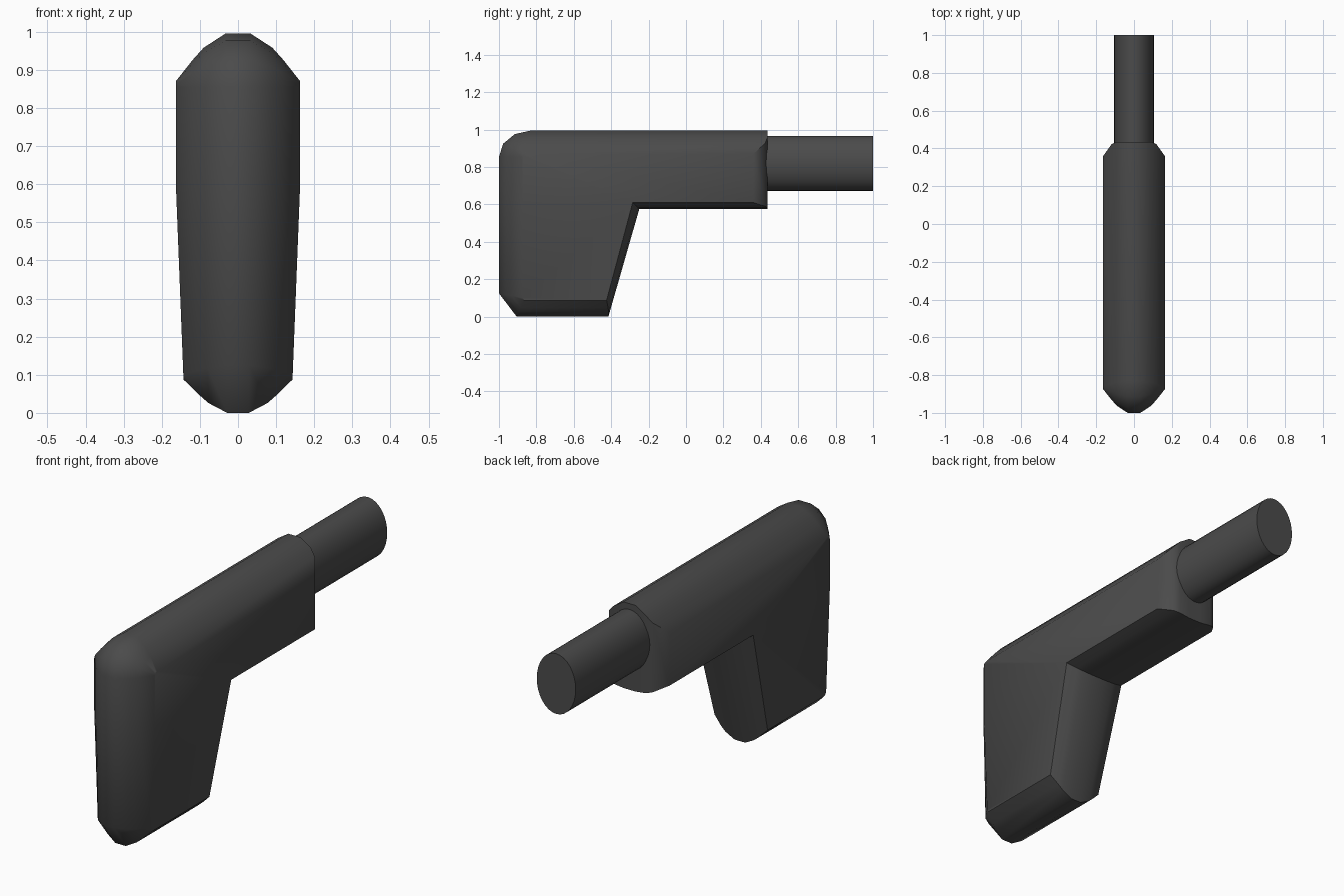
import bpy, bmesh, math

if "Cube" in bpy.data.objects:
    bpy.data.objects.remove(bpy.data.objects["Cube"])

dark = bpy.data.materials.new("dark_grey")
dark.diffuse_color = (0.07, 0.07, 0.07, 1)
dark.use_nodes = True
dark.node_tree.nodes["Principled BSDF"].inputs["Base Color"].default_value = dark.diffuse_color


def finish(bm, name, angle):
    bmesh.ops.recalc_face_normals(bm, faces=bm.faces)
    me = bpy.data.meshes.new(name)
    bm.to_mesh(me)
    bm.free()
    ob = bpy.data.objects.new(name, me)
    bpy.context.collection.objects.link(ob)
    me.materials.append(dark)
    bpy.ops.object.select_all(action='DESELECT')
    ob.select_set(True)
    bpy.context.view_layer.objects.active = ob
    bpy.ops.object.shade_smooth_by_angle(angle=math.radians(angle))
    return ob


def outline(d, e, f):
    """Side profile (y, z): d insets the outer rim, e the inner edges, f the rear end."""
    front, top, bottom = -1 + d, 0.995 - d, 0.7 * d
    k = 1 - d / 0.14
    ry, rz, rb = 0.17 * k, 0.14 * k, 0.095 * k
    pts = [(0.435 - f, top)]
    for i in range(4):                       # rounded top front corner
        a = math.radians(90 + 30 * i)
        pts.append((front + ry + ry * math.cos(a), top - rz + rz * math.sin(a)))
    pts += [(front, 0.6),
            (front, bottom + 0.125 * k), (front + rb, bottom),
            (-0.415 + 0.29 * bottom - e, bottom),
            (-0.25 - e, 0.575 + e), (0.435 - f, 0.575 + e)]
    return pts


# Body and grip: lofted side profiles with a rounded rim
layers = [(0.033, 0, 0, 0), (0.09, 0.037, 0.007, 0),
          (0.118, 0.068, 0.015, 0.012), (0.163, 0.125, 0.035, 0.075)]
sections = [(-x, d, e, f) for x, d, e, f in reversed(layers)] + layers
bm = bmesh.new()
rings = []
for x, d, e, f in sections:
    ring = []
    for y, z in outline(d, e, f):
        taper = 1 - 0.12 * max(0, 0.6 - z) / 0.5
        ring.append(bm.verts.new((x * taper, y, z)))
    rings.append(ring)
n = len(rings[0])
for r0, r1 in zip(rings, rings[1:]):
    for i in range(n):
        j = (i + 1) % n
        bm.faces.new((r0[i], r0[j], r1[j], r1[i]))
for r in (rings[0], rings[-1]):              # flat sides: upper body, then grip
    bm.faces.new(r[:6] + r[9:])
    bm.faces.new(r[5:10])
finish(bm, "body_and_grip", 40)

# Oval rod out of the rear end
bm = bmesh.new()
bmesh.ops.create_cone(bm, cap_ends=True, segments=32, radius1=1, radius2=1, depth=1)
for v in bm.verts:
    x, y, z = v.co
    v.co = (x * 0.105, 0.7 + z * 0.6, 0.82 + y * 0.147)
finish(bm, "rod", 40)
